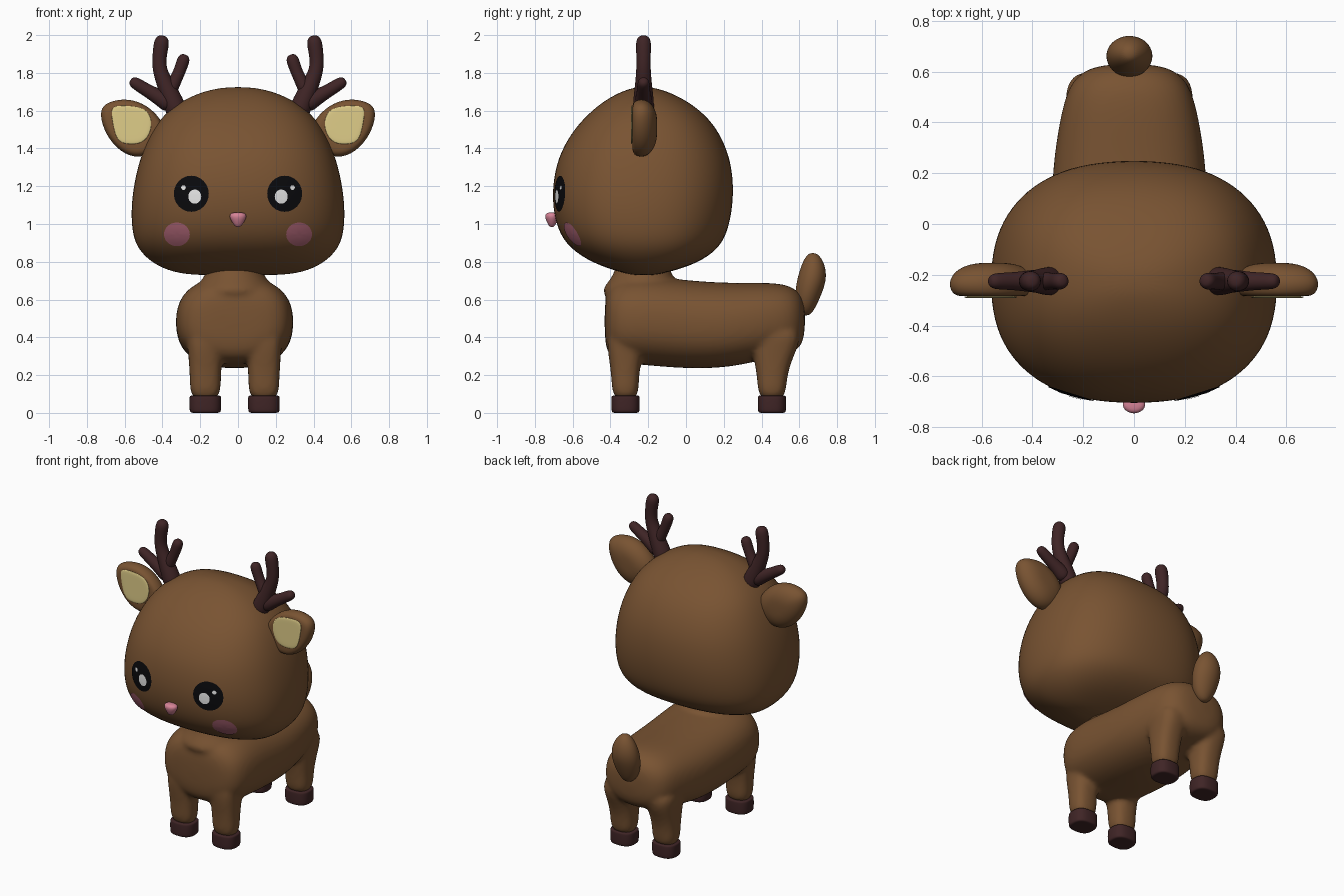
import bpy, bmesh
from math import cos, sin, pi, copysign
from mathutils import Vector

if "Cube" in bpy.data.objects:
    bpy.data.objects.remove(bpy.data.objects["Cube"])


def material(name, *rgb):
    m = bpy.data.materials.new(name)
    m.use_nodes = True
    m.diffuse_color = (*rgb, 1)
    m.node_tree.nodes["Principled BSDF"].inputs["Base Color"].default_value = (*rgb, 1)
    return m


BROWN = material("brown_fur", .19, .087, .032)
DARK = material("dark_brown", .05, .018, .019)
CREAM = material("cream", .74, .61, .25)
BLACK = material("black", .003, .003, .004)
WHITE = material("white", .85, .85, .85)
ROSE = material("rose_cheek", .42, .13, .18)
PINK = material("pink_nose", .68, .23, .31)


def oval(centre, u, v, power=2.0, n=24):
    """Superellipse ring spanned by u and v."""
    def f(t):
        return copysign(abs(t) ** (2 / power), t)
    c, u, v = Vector(centre), Vector(u), Vector(v)
    return [c + u * f(cos(2 * pi * i / n)) + v * f(sin(2 * pi * i / n)) for i in range(n)]


def flat(x, y, z, rx, ry, power=2.0):
    return oval((x, y, z), (rx, 0, 0), (0, ry, 0), power)


def shell(bm, rings, closed=True):
    """Skin a stack of rings and cap the ends."""
    rows = [[bm.verts.new(p) for p in r] for r in rings]
    for a, b in zip(rows, rows[1:]):
        for i in range(len(a)):
            j = (i + 1) % len(a)
            bm.faces.new((a[i], a[j], b[j], b[i]))
    bm.faces.new(rows[-1])
    if closed:
        bm.faces.new(rows[0][::-1])


def finish(name, bm, mat, sub=2):
    bmesh.ops.recalc_face_normals(bm, faces=bm.faces[:])
    for f in bm.faces:
        f.smooth = True
    me = bpy.data.meshes.new(name)
    bm.to_mesh(me)
    bm.free()
    me.materials.append(mat)
    ob = bpy.data.objects.new(name, me)
    bpy.context.collection.objects.link(ob)
    if sub:
        m = ob.modifiers.new("round", 'SUBSURF')
        m.levels = m.render_levels = sub
    return ob


def loft(name, rings, mat, sub=2):
    bm = bmesh.new()
    shell(bm, rings)
    return finish(name, bm, mat, sub)


# Head: stacked rounded rings (height, half width, front, back)
HEAD = [(.727, .22, -.28, -.17), (.745, .35, -.35, -.09), (.79, .455, -.49, .06),
        (.87, .54, -.62, .18), (.97, .568, -.685, .228), (1.1, .57, -.711, .252),
        (1.22, .554, -.708, .255), (1.35, .523, -.682, .237), (1.48, .468, -.613, .183),
        (1.58, .398, -.525, .105), (1.66, .288, -.425, -.005), (1.707, .17, -.33, -.11),
        (1.725, .06, -.26, -.19)]
head = loft("head", [flat(0, (f + b) / 2, z, w, (b - f) / 2, 2.4) for z, w, f, b in HEAD], BROWN)

# Torso, neck and legs blended into one skin
MID = -.018
body = bmesh.new()
TORSO = [(-.432, .14, .37, .60), (-.405, .25, .29, .68), (-.33, .3, .26, .72),
         (-.2, .315, .25, .73), (0, .312, .232, .703), (.2, .306, .236, .69),
         (.35, .287, .265, .69), (.5, .257, .3, .69), (.585, .215, .32, .66),
         (.632, .12, .39, .59)]
shell(body, [oval((MID, y, (lo + hi) / 2), (w, 0, 0), (0, 0, (hi - lo) / 2), 2.4)
             for y, w, lo, hi in TORSO])
shell(body, [flat(MID, -.23, z, r, r) for z, r in ((.6, .24), (.68, .2), (.73, .15), (.82, .14))])
FRONT_LEG = [(.06, -.32, .07), (.18, -.322, .072), (.28, -.322, .085), (.36, -.32, .1), (.46, -.32, .09)]
BACK_LEG = [(.06, .455, .073), (.18, .455, .077), (.28, .46, .1), (.37, .475, .13), (.46, .48, .12)]
for s in (1, -1):
    for leg in (FRONT_LEG, BACK_LEG):
        shell(body, [flat(MID + s * .155, y, z, .082 + max(0, z - .2) * .08, r, 2.6) for z, y, r in leg])
torso = finish("body", body, BROWN)
blend = torso.modifiers.new("blend", 'REMESH')
blend.mode = 'VOXEL'
blend.voxel_size = .013
blend.use_smooth_shade = True
soften = torso.modifiers.new("soften", 'SMOOTH')
soften.factor = .5
soften.iterations = 10

# Tail
TAIL = [(.515, .635, .02, .02), (.55, .632, .06, .05), (.62, .645, .086, .07),
        (.7, .665, .095, .079), (.77, .673, .08, .067), (.82, .673, .05, .045), (.847, .671, .018, .018)]
loft("tail", [flat(MID, y, z, rx, ry) for z, y, rx, ry in TAIL], BROWN)

# Nose
NOSE = [(.983, .012, .01), (1.0, .026, .022), (1.03, .044, .036), (1.05, .046, .036), (1.062, .028, .022)]
loft("nose", [flat(0, -.71, z, rx, ry) for z, rx, ry in NOSE], PINK)


def patch(name, x, z, rx, rz, mat, lift):
    """Thin oval laid onto the front of the head."""
    bm = bmesh.new()
    shell(bm, [oval((x, -1, z), (k * rx, 0, 0), (0, 0, k * rz)) for k in (1, .8, .6, .4, .2)], False)
    bmesh.ops.recalc_face_normals(bm, faces=bm.faces[:])
    if bm.faces[0].normal.y > 0:
        bmesh.ops.reverse_faces(bm, faces=bm.faces[:])
    ob = finish(name, bm, mat, 0)
    if ob.data.polygons[0].normal.y > 0:
        ob.data.flip_normals()
    w = ob.modifiers.new("lay_on", 'SHRINKWRAP')
    w.target = head
    w.wrap_method = 'PROJECT'
    w.wrap_mode = 'ABOVE_SURFACE'
    w.use_project_y = True
    w.use_positive_direction = True
    w.offset = lift


def pillow(name, outline, layers, s, mat):
    """Outline in the front plane, scaled about its middle at each depth."""
    cx = sum(p[0] for p in outline) / len(outline)
    cz = sum(p[1] for p in outline) / len(outline)
    loft(name, [[Vector((s * (cx + (x - cx) * k), y, cz + (z - cz) * k)) for x, z in outline]
                for y, k in layers], mat)


def tine(bm, s, pts):
    """Tapered antler branch with a rounded tip; points are (x, z, radius)."""
    ps = [Vector((s * x, -.225, z)) for x, z, r in pts]
    rad = [p[2] for p in pts]
    end = (ps[-1] - ps[-2]).normalized()
    for ahead, k in ((.6, .8), (.95, .4)):
        ps.append(ps[len(pts) - 1] + end * ahead * pts[-1][2])
        rad.append(pts[-1][2] * k)
    rings = []
    for i, p in enumerate(ps):
        d = (ps[min(i + 1, len(ps) - 1)] - ps[max(i - 1, 0)]).normalized()
        rings.append(oval(p, Vector((d.z, 0, -d.x)) * rad[i], (0, rad[i], 0), 2, 12))
    shell(bm, rings)


EAR = [(.38, 1.5), (.42, 1.575), (.5, 1.642), (.6, 1.668), (.7, 1.645), (.735, 1.6),
       (.715, 1.5), (.65, 1.4), (.55, 1.343), (.45, 1.37), (.39, 1.43)]
EAR_LAYERS = [(-.152, .3), (-.162, .62), (-.187, .88), (-.225, 1.01), (-.26, .98), (-.285, .86), (-.284, .55)]
INNER = [(.455, 1.55), (.485, 1.61), (.56, 1.625), (.655, 1.628), (.672, 1.6), (.66, 1.52),
         (.64, 1.44), (.59, 1.422), (.505, 1.425), (.465, 1.48)]
INNER_LAYERS = [(-.283, 1), (-.287, 1.02), (-.292, .97), (-.292, .6)]
BRANCHES = [[(.31, 1.56, .06), (.345, 1.65, .058), (.385, 1.74, .046), (.418, 1.82, .039),
             (.416, 1.89, .039), (.405, 1.958, .043)],
            [(.37, 1.68, .04), (.34, 1.745, .036), (.312, 1.8, .032), (.29, 1.865, .036)],
            [(.35, 1.62, .05), (.405, 1.665, .046), (.47, 1.7, .036), (.542, 1.745, .034)]]

for side, s in (("left", 1), ("right", -1)):
    # Ears
    pillow(side + "_ear", EAR, EAR_LAYERS, s, BROWN)
    pillow(side + "_inner_ear", INNER, INNER_LAYERS, s, CREAM)
    # Antlers
    bm = bmesh.new()
    for branch in BRANCHES:
        tine(bm, s, branch)
    finish(side + "_antler", bm, DARK)
    # Eyes and cheeks
    patch(side + "_eye", s * .246, 1.16, .092, .095, BLACK, .004)
    patch(side + "_eye_shine", s * .227, 1.145, .034, .037, WHITE, .007)
    patch(side + "_eye_sparkle", s * .286, 1.192, .012, .012, WHITE, .007)
    patch(side + "_cheek", s * .322, .947, .068, .062, ROSE, .004)
    # Hooves
    for end, y in (("front", -.32), ("back", .455)):
        HOOF = [(0, .6), (0, .93), (.012, 1), (.05, 1.01), (.085, 1), (.092, .96), (.092, .6)]
        loft(f"{side}_{end}_hoof", [flat(MID + s * .155, y, z, .084 * k, .075 * k, 2.6) for z, k in HOOF], DARK)
